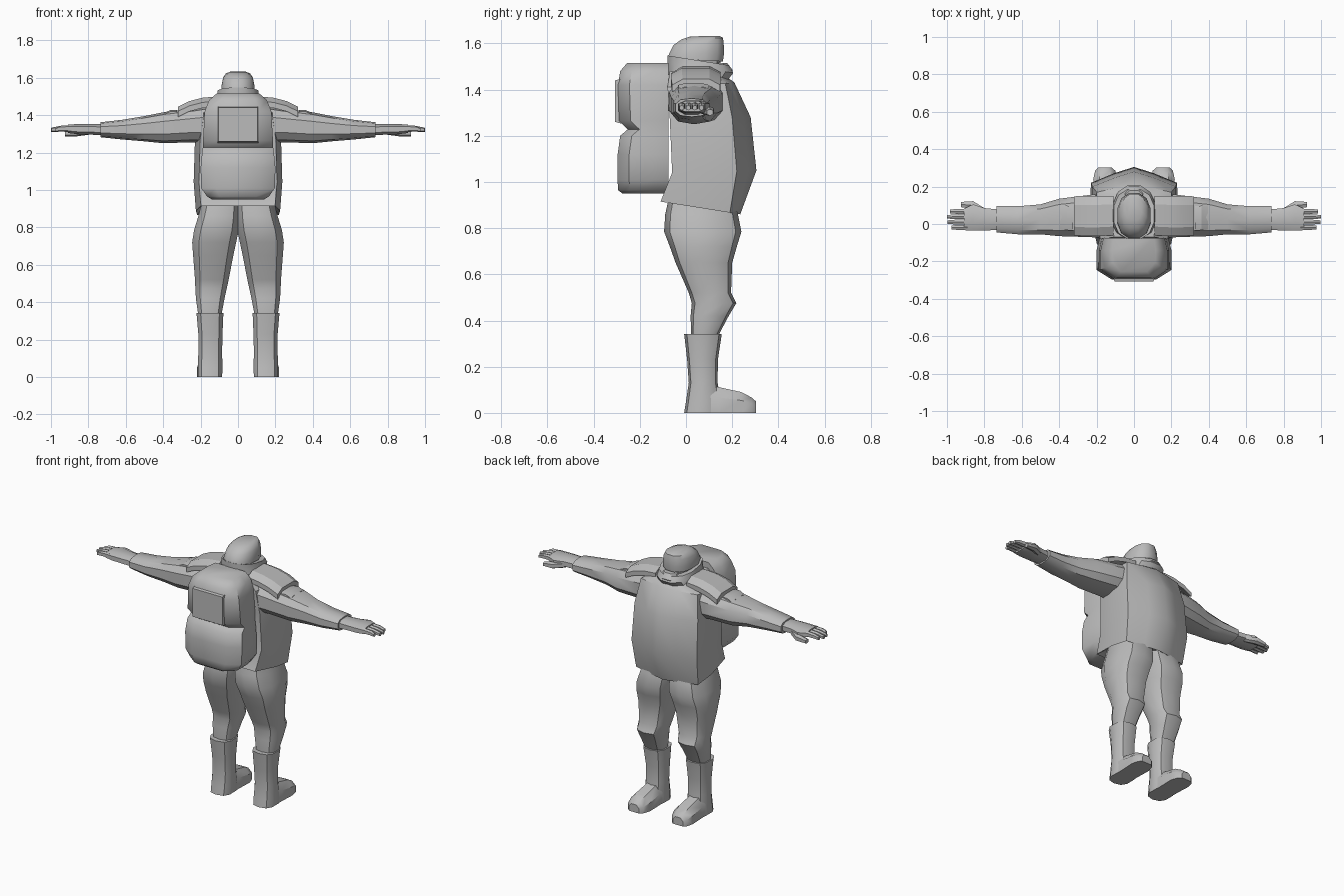
import bpy, bmesh, math
from mathutils import Vector

mat = bpy.data.materials.new("plain grey")
mat.diffuse_color = (0.5, 0.5, 0.5, 1)


def finish(name, bm, mirror=False, angle=38):
    bmesh.ops.recalc_face_normals(bm, faces=bm.faces)
    me = bpy.data.meshes.new(name)
    bm.to_mesh(me)
    bm.free()
    ob = bpy.data.objects.new(name, me)
    bpy.context.collection.objects.link(ob)
    me.materials.append(mat)
    if mirror:
        ob.modifiers.new("mirror", 'MIRROR')
    bpy.ops.object.select_all(action='DESELECT')
    ob.select_set(True)
    bpy.context.view_layer.objects.active = ob
    bpy.ops.object.shade_smooth_by_angle(angle=math.radians(angle))
    return ob


def loft(name, rings, mirror=False, caps=(True, True), angle=38):
    """Skin a list of rings of points."""
    bm = bmesh.new()
    vs = [[bm.verts.new(p) for p in r] for r in rings]
    n = len(vs[0])
    for a, b in zip(vs, vs[1:]):
        for i in range(n):
            j = (i + 1) % n
            bm.faces.new((a[i], a[j], b[j], b[i]))
    if caps[0]:
        bm.faces.new(vs[0])
    if caps[1]:
        bm.faces.new(vs[-1])
    return finish(name, bm, mirror, angle)


def oval(a0, a1, b0, b1, n=10, p=0.75):
    """Rounded-box section between two ranges, as 2D points."""
    out = []
    for i in range(n):
        t = 2 * math.pi * (i + 0.5) / n
        c, s = math.cos(t), math.sin(t)
        out.append([math.copysign(abs(c) ** p, c), math.copysign(abs(s) ** p, s)])
    m = max(abs(q[0]) for q in out)
    k = max(abs(q[1]) for q in out)
    return [((a0 + a1) / 2 + u / m * (a1 - a0) / 2,
             (b0 + b1) / 2 + v / k * (b1 - b0) / 2) for u, v in out]


def ring_z(z, x0, x1, y0, y1, tilt=0, n=10, p=0.75):
    return [(x, y, z + tilt * y) for x, y in oval(x0, x1, y0, y1, n, p)]


def ring_x(x, y0, y1, z0, z1, n=10, p=0.75):
    return [(x, y, z) for y, z in oval(y0, y1, z0, z1, n, p)]


# jacket with a pointed belly: z back, z front, half width, y back, y side, y front
def jacket_ring(zb, zf, w, yb, ys, yf):
    half = [(0.45 * w, ys + (yf - ys) * 0.6), (w * 0.97, ys), (w, ys * 0.35),
            (w * 0.88, yb), (w * 0.4, yb)]
    pts = [(0, yf)] + half + [(-x, y) for x, y in reversed(half)]
    return [(x, y, zb + (zf - zb) * (y - yb) / (yf - yb)) for x, y in pts]


loft("jacket", [jacket_ring(*r) for r in [
    (0.93, 0.89, 0.20, -0.07, 0.15, 0.20),
    (0.915, 0.86, 0.225, -0.11, 0.19, 0.235),
    (1.04, 1.05, 0.237, -0.06, 0.22, 0.305),
    (1.27, 1.28, 0.23, -0.07, 0.20, 0.28),
    (1.41, 1.43, 0.205, -0.08, 0.17, 0.21),
    (1.48, 1.46, 0.12, -0.07, 0.13, 0.17)]])

# sleeves
loft("sleeve", [ring_x(*r) for r in [
    (0.15, -0.075, 0.165, 1.25, 1.45), (0.24, -0.07, 0.155, 1.255, 1.435),
    (0.40, -0.065, 0.135, 1.25, 1.415), (0.50, -0.055, 0.105, 1.26, 1.395),
    (0.62, -0.055, 0.095, 1.27, 1.375), (0.735, -0.045, 0.095, 1.282, 1.362)]], True)

# hands, fingers and thumbs
loft("hand", [ring_x(*r, n=8) for r in [
    (0.70, -0.03, 0.075, 1.29, 1.352), (0.80, -0.035, 0.085, 1.297, 1.352),
    (0.86, -0.035, 0.105, 1.298, 1.352), (0.91, -0.033, 0.082, 1.305, 1.35)]], True)
for i, tip in enumerate((0.975, 0.998, 1.0, 0.985)):
    y = -0.031 + 0.0285 * i
    loft("finger", [ring_x(0.89, y, y + 0.027, 1.31, 1.347, 6),
                    ring_x(0.95, y, y + 0.026, 1.312, 1.343, 6),
                    ring_x(tip, y + 0.003, y + 0.022, 1.31, 1.332, 6)], True)
loft("thumb", [ring_x(0.80, 0.05, 0.085, 1.295, 1.335, 6),
               ring_x(0.86, 0.08, 0.122, 1.287, 1.328, 6),
               ring_x(0.925, 0.09, 0.118, 1.287, 1.315, 6)], True)


# bent plates over shoulders and upper arms: x, z, y back, y front
def plate(name, stations, t, drop):
    rings = []
    for x, z, y0, y1 in stations:
        m = (y1 - y0) * 0.22
        top = [(y0, z - drop), (y0 + m, z), (y1 - m, z), (y1, z - drop)]
        rings.append([(x, y, h) for y, h in top] +
                     [(x, y, h - t) for y, h in reversed(top)])
    loft(name, rings, True, angle=25)


plate("shoulder_pad", [(0.11, 1.50, -0.06, 0.15), (0.19, 1.493, -0.065, 0.15),
                       (0.26, 1.475, -0.065, 0.15), (0.322, 1.445, -0.06, 0.148)], 0.03, 0.025)
plate("upper_arm_pad", [(0.325, 1.427, -0.035, 0.095), (0.36, 1.428, -0.033, 0.098),
                        (0.395, 1.412, -0.03, 0.10)], 0.025, 0.008)

# trousers
loft("trouser_leg", [ring_z(*r) for r in [
    (0.335, 0.088, 0.213, 0.022, 0.14), (0.42, 0.072, 0.225, 0.02, 0.185),
    (0.475, 0.06, 0.228, 0.025, 0.218), (0.52, 0.05, 0.23, 0.012, 0.195),
    (0.65, 0.025, 0.24, -0.045, 0.20), (0.72, 0.01, 0.245, -0.07, 0.22),
    (0.785, -0.004, 0.235, -0.095, 0.24), (0.86, -0.01, 0.212, -0.09, 0.225),
    (0.95, -0.01, 0.19, -0.07, 0.20)]], True)

# boots: shaft and foot
loft("boot_shaft", [ring_z(*r) for r in [
    (0.0, 0.085, 0.215, -0.008, 0.15), (0.05, 0.083, 0.215, 0.0, 0.15),
    (0.13, 0.085, 0.212, 0.012, 0.137), (0.23, 0.083, 0.212, 0.005, 0.138),
    (0.342, 0.078, 0.222, -0.008, 0.155)]], True)


def foot_ring(y, x0, x1, h):
    m = (x1 - x0) * 0.25
    return [(x0, y, 0), (x1, y, 0), (x1, y, h * 0.6), (x1 - m, y, h),
            (x0 + m, y, h), (x0, y, h * 0.6)]


loft("boot_foot", [foot_ring(*r) for r in [
    (0.06, 0.088, 0.213, 0.14), (0.14, 0.088, 0.213, 0.112),
    (0.24, 0.085, 0.218, 0.09), (0.285, 0.10, 0.208, 0.066), (0.303, 0.12, 0.19, 0.05)]], True)


# backpack: z, half width, y of rear face
def pack_ring(z, w, yr):
    half = [(w * 0.6, yr), (w, yr + 0.05), (w, -0.14), (w * 0.92, -0.075)]
    return [(x, y, z) for x, y in half] + [(-x, y, z) for x, y in reversed(half)]


loft("backpack", [pack_ring(*r) for r in [
    (0.95, 0.14, -0.275), (0.965, 0.165, -0.295), (1.01, 0.197, -0.296),
    (1.12, 0.20, -0.296), (1.20, 0.192, -0.285), (1.228, 0.188, -0.252),
    (1.265, 0.187, -0.29), (1.42, 0.178, -0.295), (1.48, 0.155, -0.285),
    (1.515, 0.115, -0.255)]], angle=50)
# raised pocket on the upper part of the pack
loft("pack_pocket", [[(sx * w, y, 1.35 + sz * h) for sx, sz in
                      ((-1, -1), (1, -1), (1, 1), (-1, 1))]
                     for w, h, y in ((0.11, 0.10, -0.27), (0.105, 0.09, -0.307))])

# collar wrapped round the neck, tilted down to the front
loft("collar", [ring_z(z, -w, w, y0, y1, t, 12, 0.85) for z, w, y0, y1, t in [
    (1.455, 0.125, -0.075, 0.175, -0.12), (1.505, 0.112, -0.08, 0.205, -0.16),
    (1.535, 0.108, -0.08, 0.185, -0.16), (1.53, 0.09, -0.06, 0.16, -0.16)]])
# pointed front flap of the collar
loft("collar_flap", [ring_z(1.44, -0.06, 0.06, 0.08, 0.18, 0, 8),
                     ring_z(1.485, -0.055, 0.055, 0.1, 0.202, 0, 8),
                     ring_z(1.515, -0.045, 0.045, 0.1, 0.178, 0, 8)])

# head with cap
loft("face", [ring_z(1.46, -0.07, 0.07, -0.04, 0.14), ring_z(1.58, -0.078, 0.078, -0.05, 0.158)])
loft("cap", [ring_z(z, -w, w, y0, y1, t, 12, 0.85) for z, w, y0, y1, t in [
    (1.53, 0.088, -0.078, 0.16, -0.05), (1.555, 0.088, -0.074, 0.165, 0.03),
    (1.595, 0.08, -0.055, 0.163, 0.05), (1.618, 0.066, -0.02, 0.16, 0.04),
    (1.63, 0.042, 0.02, 0.145, 0.02)]])
